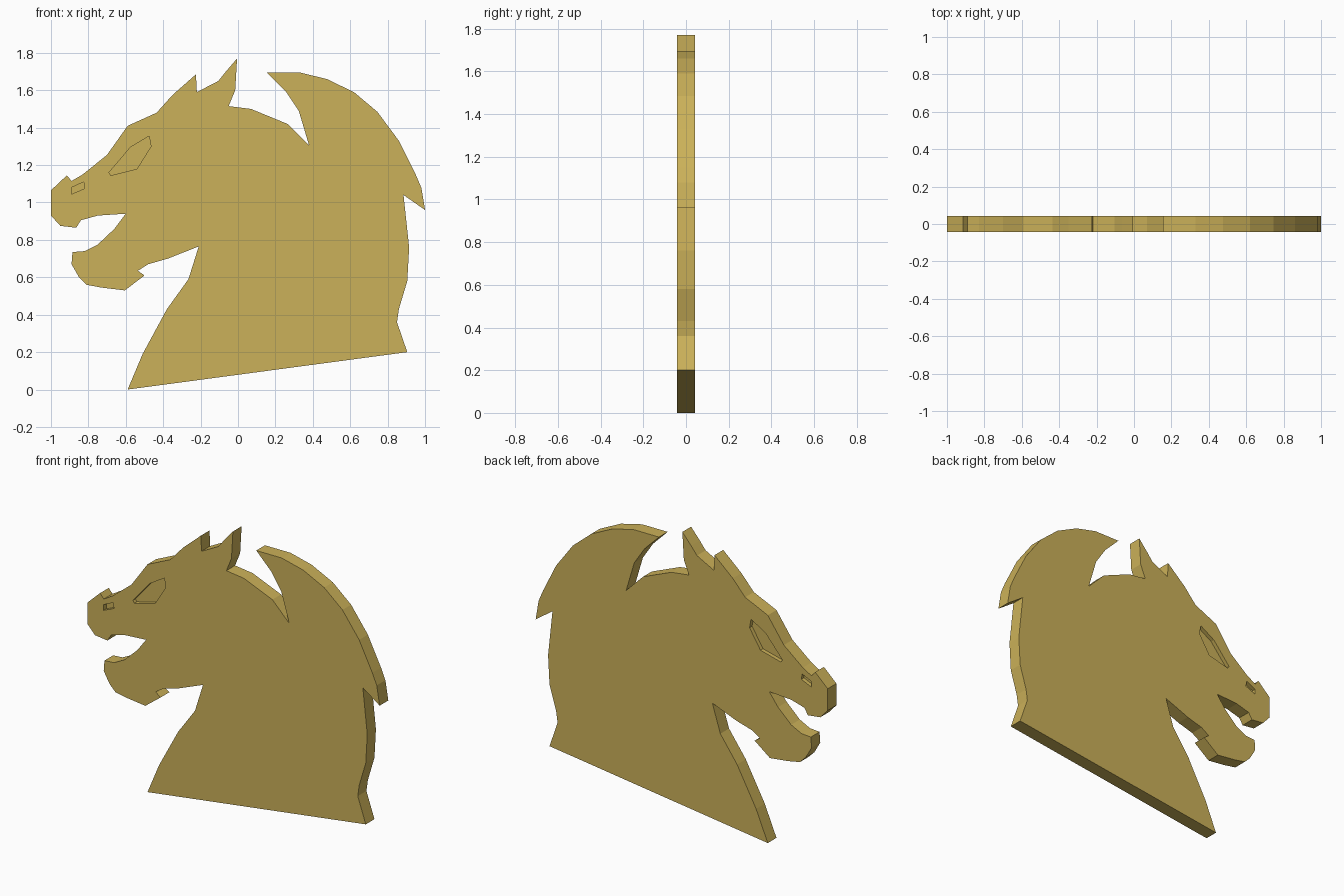
import bpy, bmesh

if "Cube" in bpy.data.objects:
    bpy.data.objects.remove(bpy.data.objects["Cube"])

T = 0.0425  # half thickness of the plate

gold = bpy.data.materials.new("gold")
gold.diffuse_color = (0.6, 0.44, 0.1, 1)
gold.use_nodes = True
gold.node_tree.nodes["Principled BSDF"].inputs["Base Color"].default_value = gold.diffuse_color


def slab(name, pts, y0, y1):
    """Extrude an x-z outline from y0 to y1."""
    bm = bmesh.new()
    face = bm.faces.new([bm.verts.new((x, y0, z)) for x, z in pts])
    ext = bmesh.ops.extrude_face_region(bm, geom=[face], use_keep_orig=True)
    verts = [g for g in ext["geom"] if isinstance(g, bmesh.types.BMVert)]
    bmesh.ops.translate(bm, vec=(0, y1 - y0, 0), verts=verts)
    bmesh.ops.recalc_face_normals(bm, faces=bm.faces)
    me = bpy.data.meshes.new(name)
    bm.to_mesh(me)
    bm.free()
    me.materials.append(gold)
    ob = bpy.data.objects.new(name, me)
    bpy.context.collection.objects.link(ob)
    return ob


# silhouette: throat, jaw, mouth, muzzle
outline = [(-.59, 0), (-.51, .19), (-.38, .43), (-.265, .59), (-.21, .765),
           (-.375, .70), (-.48, .67), (-.535, .635), (-.50, .61), (-.605, .53),
           (-.73, .545), (-.81, .56), (-.85, .60), (-.89, .67), (-.885, .735),
           (-.82, .74), (-.75, .775), (-.66, .86), (-.60, .94), (-.75, .93),
           (-.84, .905), (-.865, .865), (-.95, .875), (-1, .93), (-1, 1.065)]
# brow and ears
outline += [(-.915, 1.145), (-.89, 1.115), (-.83, 1.15), (-.70, 1.255), (-.59, 1.41),
            (-.435, 1.48), (-.35, 1.575), (-.225, 1.685), (-.22, 1.59), (-.105, 1.65),
            (-.065, 1.70), (-.005, 1.77), (-.015, 1.60), (-.05, 1.515)]
# crest, mane and back of the neck
outline += [(.07, 1.50), (.265, 1.42), (.38, 1.305), (.325, 1.49), (.255, 1.595),
            (.155, 1.695), (.33, 1.695), (.475, 1.66), (.62, 1.59), (.745, 1.485),
            (.86, 1.33), (.95, 1.15), (.98, 1.08), (1, .96), (.885, 1.04),
            (.915, .76), (.905, .58), (.86, .43), (.85, .36), (.905, .20)]
head = slab("horse_head", outline, -T, T)

# recessed eye and nostril on both faces
eye = [(-.69, 1.16), (-.68, 1.145), (-.54, 1.18), (-.465, 1.30), (-.475, 1.355), (-.575, 1.295)]
nostril = [(-.89, 1.08), (-.825, 1.11), (-.82, 1.075), (-.89, 1.045)]
DEPTH = 0.025
for name, pts in (("eye", eye), ("nostril", nostril)):
    for s in (-1, 1):
        cutter = slab(name + "_cutter", pts, s * (T - DEPTH), s * (T + 0.05))
        cutter.hide_render = True
        mod = head.modifiers.new(name, 'BOOLEAN')
        mod.object = cutter
        mod.operation = 'DIFFERENCE'
        mod.solver = 'EXACT'
        bpy.context.view_layer.objects.active = head
        bpy.ops.object.modifier_apply(modifier=mod.name)
        bpy.data.objects.remove(cutter)
